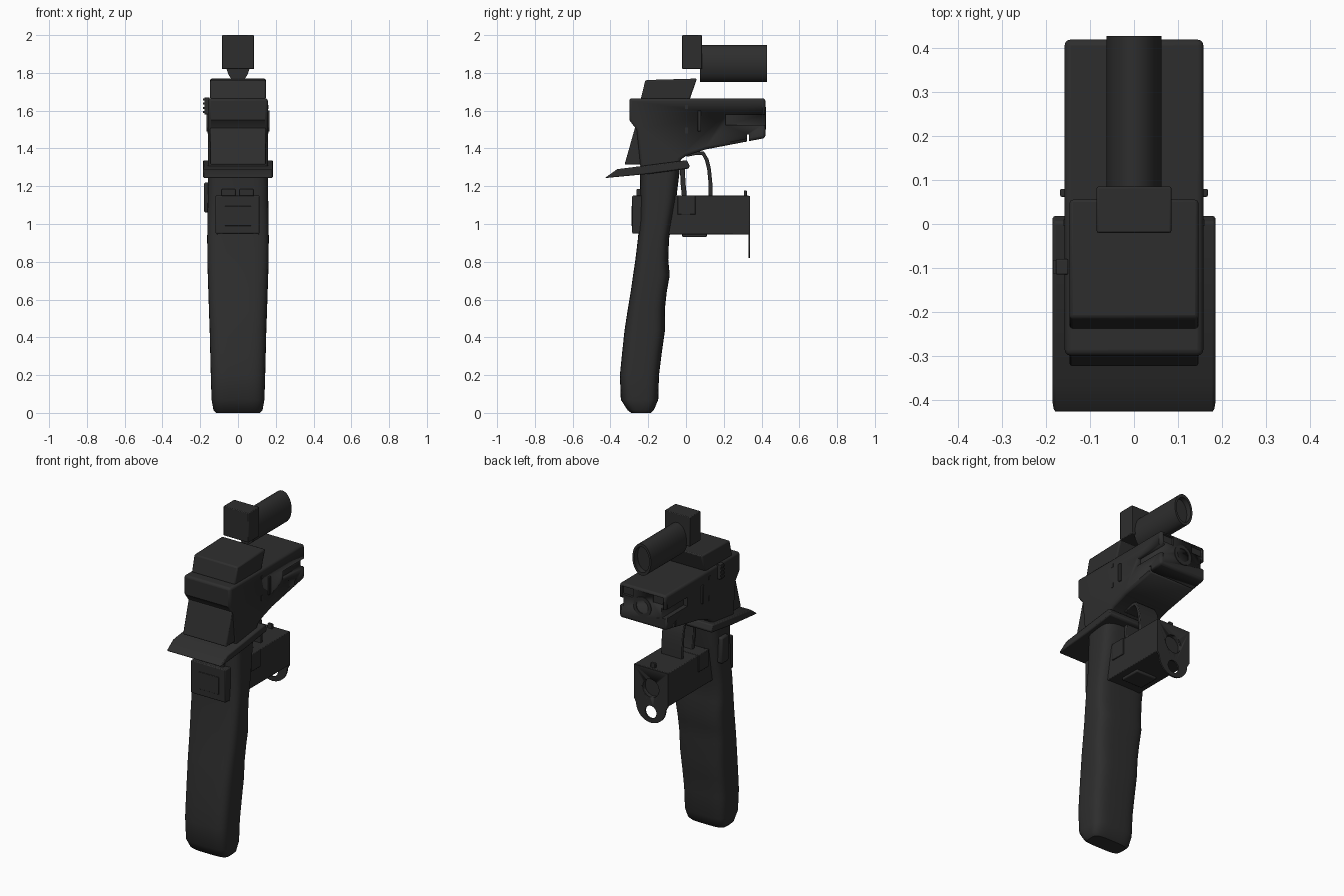
import bpy, bmesh, math

if "Cube" in bpy.data.objects:
    bpy.data.objects.remove(bpy.data.objects["Cube"])

black = bpy.data.materials.new("matte_black")
black.diffuse_color = (0.027, 0.027, 0.027, 1)
black.use_nodes = True
black.node_tree.nodes["Principled BSDF"].inputs["Base Color"].default_value = black.diffuse_color


def finish(name, bm, bevel=0, seg=2, angle=35):
    bmesh.ops.recalc_face_normals(bm, faces=bm.faces)
    me = bpy.data.meshes.new(name)
    bm.to_mesh(me)
    bm.free()
    me.materials.append(black)
    ob = bpy.data.objects.new(name, me)
    bpy.context.collection.objects.link(ob)
    bpy.ops.object.select_all(action='DESELECT')
    ob.select_set(True)
    bpy.context.view_layer.objects.active = ob
    bpy.ops.object.shade_smooth_by_angle(angle=math.radians(angle))
    if bevel:
        m = ob.modifiers.new("bevel", 'BEVEL')
        m.width, m.segments = bevel, seg
        m.limit_method, m.angle_limit = 'ANGLE', math.radians(40)
    return ob


def profile(name, pts, x0, x1, bevel=0, seg=2):
    """Side outline (y, z) pulled across x."""
    bm = bmesh.new()
    f = bm.faces.new([bm.verts.new((x0, y, z)) for y, z in pts])
    ext = bmesh.ops.extrude_face_region(bm, geom=[f])
    verts = [v for v in ext['geom'] if isinstance(v, bmesh.types.BMVert)]
    bmesh.ops.translate(bm, verts=verts, vec=(x1 - x0, 0, 0))
    return finish(name, bm, bevel, seg)


def box(name, x, y, z, bevel=0):
    return profile(name, [(y[0], z[0]), (y[1], z[0]), (y[1], z[1]), (y[0], z[1])], x[0], x[1], bevel)


def loft(name, rings, cap=True):
    bm = bmesh.new()
    rows = [[bm.verts.new(p) for p in r] for r in rings]
    n = len(rows[0])
    for a, b in zip(rows, rows[1:]):
        for i in range(n):
            bm.faces.new((a[i], a[(i + 1) % n], b[(i + 1) % n], b[i]))
    bm.faces.new(rows[0])
    bm.faces.new(rows[-1])
    return finish(name, bm)


def lathe(name, steps, z, sx=1.0, n=40):
    """Round part along y from (radius, y) steps."""
    t = [2 * math.pi * i / n for i in range(n)]
    return loft(name, [[(r * sx * math.cos(a), y, z + r * math.sin(a)) for a in t] for r, y in steps])


def strip(name, path, thick, hw):
    """Thin bent strip following a (y, z) path."""
    left, right = [], []
    for i, (y, z) in enumerate(path):
        a, b = path[max(i - 1, 0)], path[min(i + 1, len(path) - 1)]
        d = math.hypot(b[0] - a[0], b[1] - a[1])
        ny, nz = -(b[1] - a[1]) / d * thick / 2, (b[0] - a[0]) / d * thick / 2
        left.append((y + ny, z + nz))
        right.append((y - ny, z - nz))
    return profile(name, left + right[::-1], -hw, hw, 0.004)


def cut(ob, cutter):
    m = ob.modifiers.new("cut", 'BOOLEAN')
    m.operation, m.object, m.solver = 'DIFFERENCE', cutter, 'EXACT'
    cutter.hide_render = True
    cutter.hide_viewport = True


# Handle: rounded sections (z, back y, front y, half width)
sections = [(0.0, -0.29, -0.185, 0.115), (0.015, -0.31, -0.17, 0.13), (0.07, -0.345, -0.147, 0.14),
            (0.2, -0.35, -0.143, 0.144), (0.32, -0.338, -0.128, 0.147), (0.44, -0.325, -0.111, 0.15),
            (0.55, -0.308, -0.112, 0.154), (0.64, -0.293, -0.102, 0.157), (0.73, -0.28, -0.086, 0.16),
            (0.81, -0.268, -0.094, 0.162), (0.92, -0.255, -0.09, 0.163), (1.02, -0.245, -0.072, 0.162),
            (1.13, -0.243, -0.052, 0.16), (1.31, -0.243, -0.03, 0.158)]


def section(z, y0, y1, hw, n=48, e=0.5):
    out = []
    for i in range(n):
        a = 2 * math.pi * i / n
        c, s = math.cos(a), math.sin(a)
        out.append((hw * math.copysign(abs(c) ** e, c),
                    (y0 + y1) / 2 + (y1 - y0) / 2 * math.copysign(abs(s) ** e, s), z))
    return out


loft("handle", [section(*s) for s in sections])

# Tilted hand guard plate
profile("hand_guard", [(-0.43, 1.243), (-0.19, 1.266), (0.012, 1.293), (0.02, 1.305), (0.005, 1.338),
                       (-0.365, 1.29)], -0.185, 0.185, 0.006)

# Main body with side channels and a lower slot
body = profile("main_body", [(-0.30, 1.665), (0.42, 1.665), (0.42, 1.455), (0.33, 1.438), (0.105, 1.395),
                             (0.0, 1.36), (-0.03, 1.34), (-0.035, 1.30), (-0.24, 1.29), (-0.262, 1.50),
                             (-0.30, 1.55)], -0.158, 0.158, 0.014, 3)
for s, side in ((1, "right"), (-1, "left")):
    xs = sorted((s * 0.13, s * 0.2))
    cut(body, box("channel_cutter_" + side, xs, (0.21, 0.5), (1.525, 1.58)))
    xs = sorted((s * 0.065, s * 0.14))
    cut(body, box("end_cutter_" + side, xs, (0.405, 0.5), (1.60, 1.65)))
cut(body, box("slot_cutter", (-0.3, 0.3), (0.322, 0.334), (1.40, 1.475)))
lathe("muzzle_knob", [(0.06, 0.40), (0.06, 0.424), (0.04, 0.424), (0.04, 0.415)], 1.56)

# Wedge behind the body and block on top
profile("rear_wedge", [(-0.325, 1.315), (-0.27, 1.51), (-0.22, 1.51), (-0.22, 1.315)], -0.147, 0.147, 0.006)
profile("top_block", [(-0.24, 1.66), (-0.215, 1.762), (0.058, 1.77), (0.02, 1.66)], -0.147, 0.147, 0.008)

# Sight: block and oval tube
box("sight_block", (-0.085, 0.085), (-0.02, 0.085), (1.82, 2.0), 0.004)
lathe("sight_tube", [(0.097, 0.075), (0.097, 0.428), (0.078, 0.428), (0.078, 0.395)], 1.85, 0.65)

# Small side fittings
for s, side in ((1, "right"), (-1, "left")):
    xs = sorted((s * 0.15, s * 0.168))
    box("side_catch_" + side, xs, (0.062, 0.08), (1.49, 1.60), 0.003)
    box("side_pin_" + side, sorted((s * 0.15, s * 0.161)), (-0.005, 0.01), (1.48, 1.51))
    box("upper_pin_" + side, sorted((s * 0.15, s * 0.161)), (-0.005, 0.01), (1.61, 1.63))
box("body_button", (-0.178, -0.15), (-0.115, -0.08), (1.58, 1.67), 0.003)
for i in range(4):
    box(f"button_rib_{i}", (-0.184, -0.17), (-0.113, -0.082), (1.588 + i * 0.022, 1.598 + i * 0.022))
box("handle_button", (-0.18, -0.14), (-0.16, -0.09), (1.06, 1.22), 0.01)

# Lower box, end tab and fittings
box("lower_box", (-0.115, 0.115), (-0.25, 0.335), (0.945, 1.15), 0.004)
box("rear_plate", (-0.12, 0.115), (-0.285, -0.23), (0.95, 1.15), 0.005)
for x in (-0.05, 0.045):
    box("rear_plate_nub", (x - 0.037, x + 0.037), (-0.262, -0.225), (1.14, 1.185), 0.006)
box("rear_panel", (-0.07, 0.07), (-0.288, -0.28), (0.99, 1.095), 0.002)
box("side_panel", (-0.122, 0.122), (-0.045, 0.05), (1.05, 1.152), 0.003)
box("under_plate", (-0.07, 0.07), (-0.02, 0.11), (0.93, 0.95), 0.006)
box("top_nub", (-0.015, 0.015), (0.306, 0.322), (1.14, 1.178), 0.003)

arc = [(0.1 * math.cos(a), 0.92 + 0.1 * math.sin(a)) for a in (math.pi + math.pi * i / 20 for i in range(21))]
outline = [(-0.115, 1.148), (-0.115, 0.945)] + arc + [(0.115, 0.945), (0.115, 1.148)]
tab = loft("end_tab", [[(x, y, z) for x, z in outline] for y in (0.331, 0.34)])
cut(tab, lathe("tab_hole_cutter", [(0.038, 0.3), (0.038, 0.4)], 0.885))
port = lathe("port_cutter", [(0.055, 0.315), (0.055, 0.4)], 1.03)
cut(tab, port)
cut(bpy.data.objects["lower_box"], port)

# Trigger and the strip in front of it
strip("trigger", [(-0.02, 1.32), (-0.016, 1.22), (-0.008, 1.14), (0.008, 1.09), (0.03, 1.05)], 0.026, 0.045)
strip("trigger_guard", [(0.0, 1.365), (0.05, 1.375), (0.09, 1.375), (0.11, 1.34), (0.122, 1.29), (0.129, 1.22),
                        (0.13, 1.145)], 0.02, 0.07)
